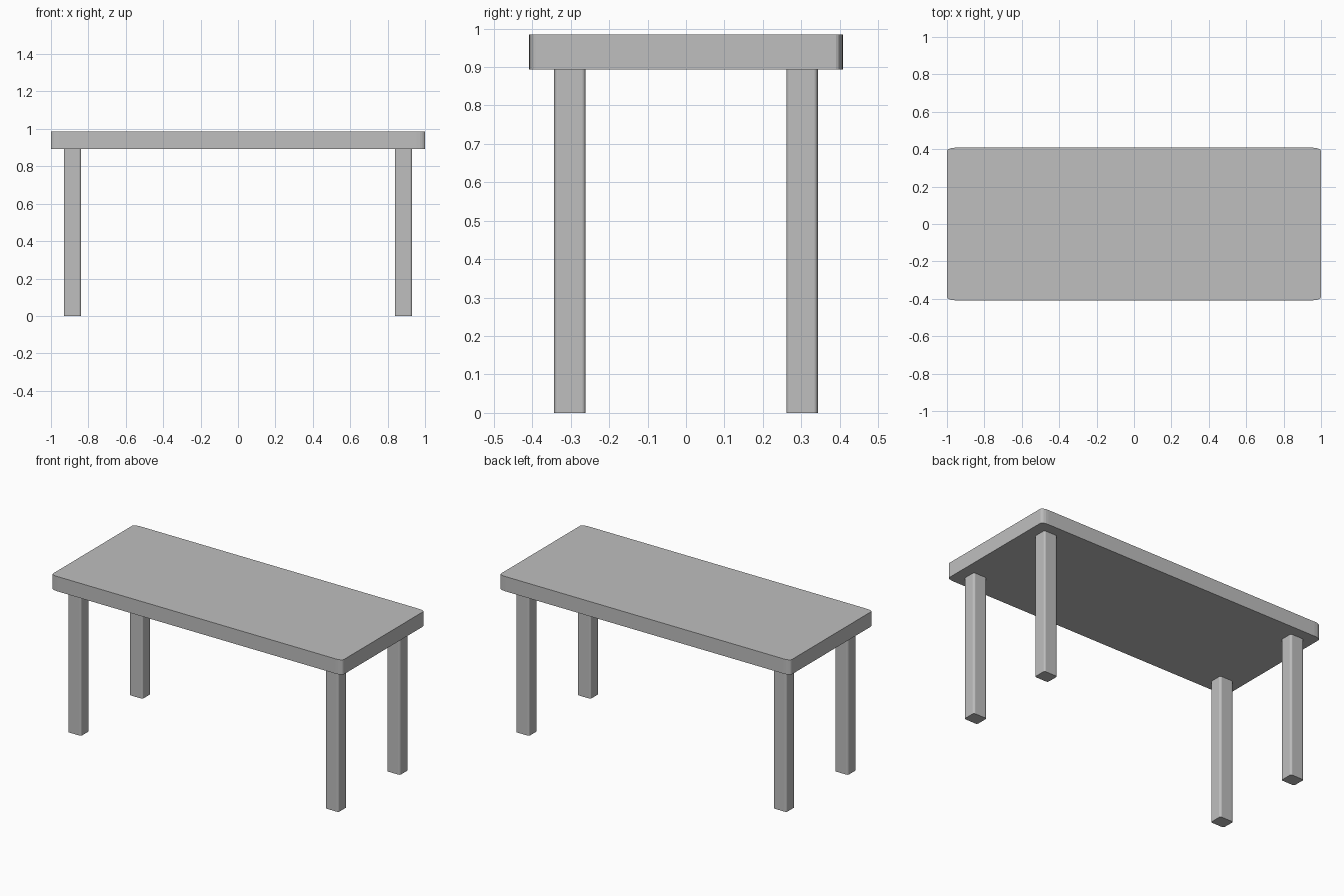
import bpy, bmesh
from math import cos, sin, pi

if "Cube" in bpy.data.objects:
    bpy.data.objects.remove(bpy.data.objects["Cube"], do_unlink=True)

grey = bpy.data.materials.new("plain grey")
grey.use_nodes = True
colour = (0.52, 0.52, 0.52, 1)
grey.diffuse_color = colour
grey.node_tree.nodes["Principled BSDF"].inputs["Base Color"].default_value = colour


def rounded_slab(name, centre, half, corner, z0, z1, steps=4):
    """Upright block whose four vertical corners are rounded."""
    bm = bmesh.new()
    ring = []
    for quarter, (sx, sy) in enumerate([(1, 1), (-1, 1), (-1, -1), (1, -1)]):
        for i in range(steps + 1):
            a = (quarter + i / steps) * pi / 2
            x = centre[0] + sx * (half[0] - corner[0]) + corner[0] * cos(a)
            y = centre[1] + sy * (half[1] - corner[1]) + corner[1] * sin(a)
            ring.append(bm.verts.new((x, y, z0)))
    base = bm.faces.new(ring)
    top = bmesh.ops.extrude_face_region(bm, geom=[base], use_keep_orig=True)
    moved = [v for v in top["geom"] if isinstance(v, bmesh.types.BMVert)]
    bmesh.ops.translate(bm, verts=moved, vec=(0, 0, z1 - z0))
    bmesh.ops.recalc_face_normals(bm, faces=bm.faces)
    mesh = bpy.data.meshes.new(name)
    bm.to_mesh(mesh)
    bm.free()
    mesh.materials.append(grey)
    obj = bpy.data.objects.new(name, mesh)
    bpy.context.collection.objects.link(obj)
    return obj


# Table top
rounded_slab("table_top", (0, 0), (1, 0.408), (0.045, 0.018), 0.893, 0.985)

# Four legs
for side, sx in (("left", 1), ("right", -1)):
    for end, sy in (("front", -1), ("back", 1)):
        rounded_slab(f"{end}_{side}_leg", (sx * 0.885, sy * 0.302),
                     (0.046, 0.041), (0.012, 0.01), 0, 0.893)
